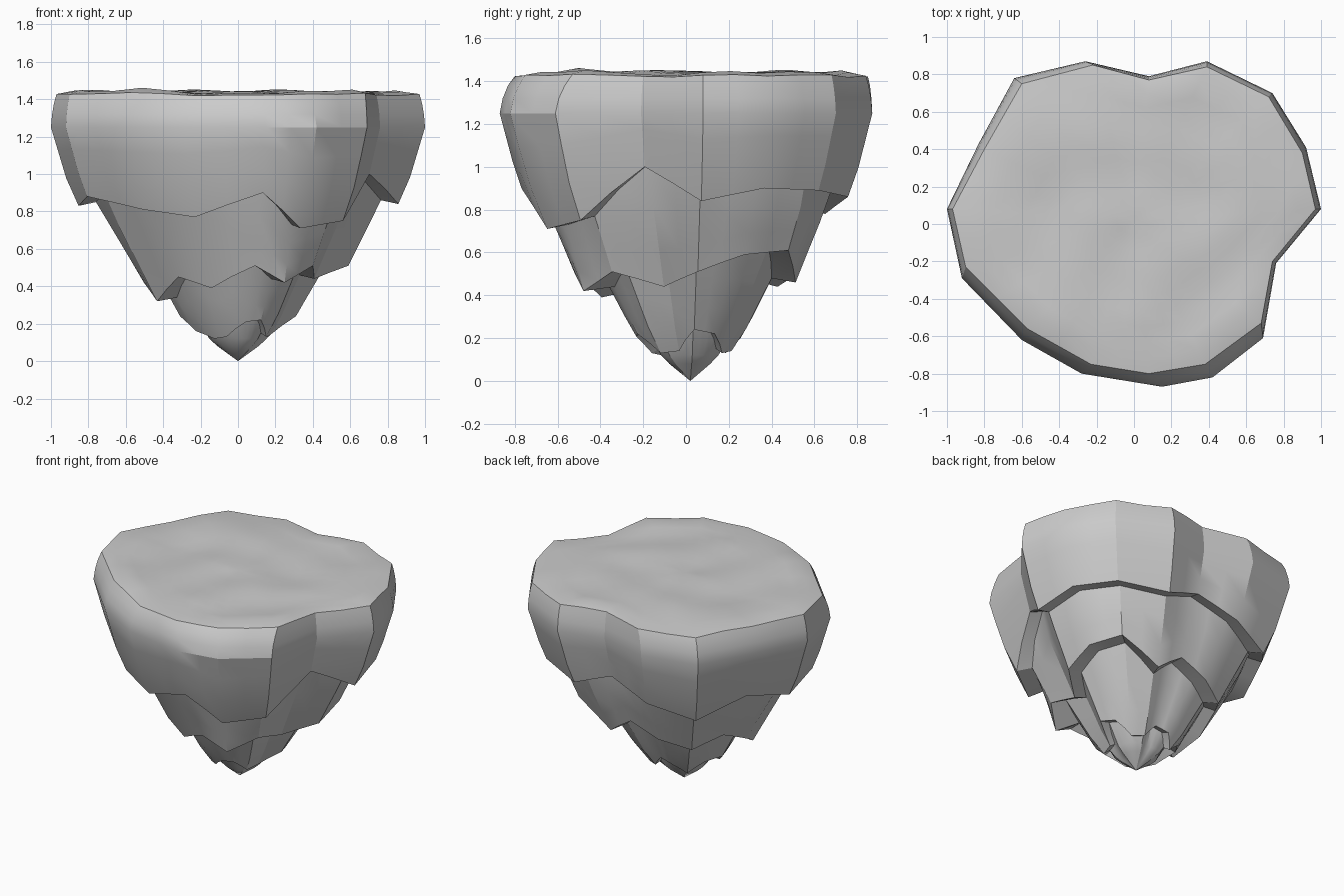
import bpy, bmesh
from mathutils import Vector, noise

if "Cube" in bpy.data.objects:
    bpy.data.objects.remove(bpy.data.objects["Cube"])

C = Vector((0.0, 0.02))          # rock axis

# Outlines, counter-clockwise from +x: widest girdle and flat top rim
GIRDLE = [(1.0, .08), (.92, .41), (.74, .70), (.39, .87), (.08, .79), (-.26, .87),
          (-.64, .78), (-.83, .43), (-1.0, .08), (-.92, -.29), (-.60, -.62),
          (-.28, -.80), (.15, -.87), (.42, -.82), (.69, -.61), (.76, -.21)]
RIM = [(.97, .08), (.90, .38), (.72, .68), (.39, .84), (.08, .77), (-.22, .85),
       (-.60, .75), (-.80, .40), (-.97, .08), (-.90, -.23), (-.57, -.56),
       (-.23, -.75), (.08, -.80), (.38, -.75), (.68, -.53), (.74, -.20)]
# Jagged lower edge heights of each tier, and outward flare of the middle tier
EDGE1 = [.84, .90, .89, .86, .96, .86, .78, .91, .83, .88, .81, .77, .90, .71, .75, 1.0]
EDGE2 = [.51, .59, .61, .46, .58, .50, .44, .51, .42, .32, .45, .39, .51, .42, .51, .44]
EDGE3 = [.24, .22, .13, .14, .22, .20, .13, .22, .24, .16, .12, .13, .21, .22, .13, .14]
FLARE2 = [.05, .06, .07, .07, .09, .06, .04, .02, .02, .05, .03, .04, .07, .11, .04, .04]
# Radius profiles (height, scale of girdle)
P1 = [(1.25, 1.0), (.95, .91), (.70, .79)]
P2 = [(1.15, .86), (.86, .765), (.62, .61), (.32, .42)]
P3 = [(.72, .59), (.50, .46), (.38, .38), (.24, .29), (.12, .19)]
P4 = [(.36, .28), (.20, .21), (.13, .165), (.08, .11), (0, 0)]


def radius(profile, z):
    for (z0, r0), (z1, r1) in zip(profile, profile[1:]):
        if z >= z1:
            break
    return r0 + (r1 - r0) * (z - z0) / (z1 - z0)


def split(vals):
    out = []
    for i, v in enumerate(vals):
        w = vals[(i + 1) % len(vals)]
        out += [v, v + (w - v) * 0.5]
    return out


G = split([Vector(p) for p in GIRDLE])
R = split([Vector(p) for p in RIM])
N = len(G)


def on_profile(profile, zs, extra=None):
    ring = []
    for i, z in enumerate(zs):
        s = radius(profile, z) + (extra[i] if extra else 0)
        p = C + (G[i] - C) * s
        ring.append((p.x, p.y, z))
    return ring


def loft(name, rings, start=None, end=None):
    bm = bmesh.new()
    vr = [[bm.verts.new(p) for p in ring] for ring in rings]
    for a, b in zip(vr, vr[1:]):
        for i in range(N):
            j = (i + 1) % N
            bm.faces.new((a[i], b[i], b[j], a[j]))
    if start:
        s = bm.verts.new(start)
        for i in range(N):
            bm.faces.new((s, vr[0][i], vr[0][(i + 1) % N]))
    if end:
        e = bm.verts.new(end)
        for i in range(N):
            bm.faces.new((vr[-1][i], e, vr[-1][(i + 1) % N]))
    me = bpy.data.meshes.new(name)
    bm.to_mesh(me)
    bm.free()
    ob = bpy.data.objects.new(name, me)
    bpy.context.collection.objects.link(ob)
    bpy.context.view_layer.objects.active = ob
    ob.select_set(True)
    bpy.ops.object.shade_smooth_by_angle(angle=0.45)
    ob.select_set(False)


def ground(p, s):
    q = C + (p - C) * s
    return (q.x, q.y, 1.438 + 0.03 * noise.noise(Vector((q.x * 3.2, q.y * 3.2, 5))))


E1, E2, E3 = split(EDGE1), split(EDGE2), split(EDGE3)
F2 = split(FLARE2)

# Top tier: gently uneven ground, chamfered rim, broad cliff wall
rings = [[ground(p, k / 10) for p in R] for k in range(1, 10)]
rings.append([(p.x, p.y, 1.425 + .015 * noise.noise(Vector((p.x * 3, p.y * 3, 5)))) for p in R])
for z, t in ((1.38, .45), (1.32, .8)):
    rings.append([(*r.lerp(g, t), z) for r, g in zip(R, G)])
rings.append(on_profile(P1, [1.25] * N))
for f in (.3, .65, 1):
    rings.append(on_profile(P1, [1.25 + (z - 1.25) * f for z in E1]))
rings.append(on_profile(P2, [z + .02 for z in E1]))
loft("ground_and_cliff", rings, start=(C.x, C.y, 1.44))


# Lower tiers: shingled rock skirts tucked under one another
def skirt(name, profile, top_edge, edge, next_profile, flare):
    top = [z + .03 for z in top_edge]
    rs = [on_profile(profile, [t + (e - t) * f for t, e in zip(top, edge)],
                     [x * f for x in flare]) for f in (0, .35, .7, 1)]
    loft(name, rs + [on_profile(next_profile, [z + .02 for z in edge])])


skirt("middle_rock_tier", P2, E1, E2, P3, F2)
skirt("lower_rock_tier", P3, E2, E3, P4, [.02] * N)

# Pointed tip
loft("rock_tip", [on_profile(P4, [z + .03 for z in E3]), on_profile(P4, [.12] * N),
                  on_profile(P4, [.08] * N)], end=(C.x, C.y, 0))
